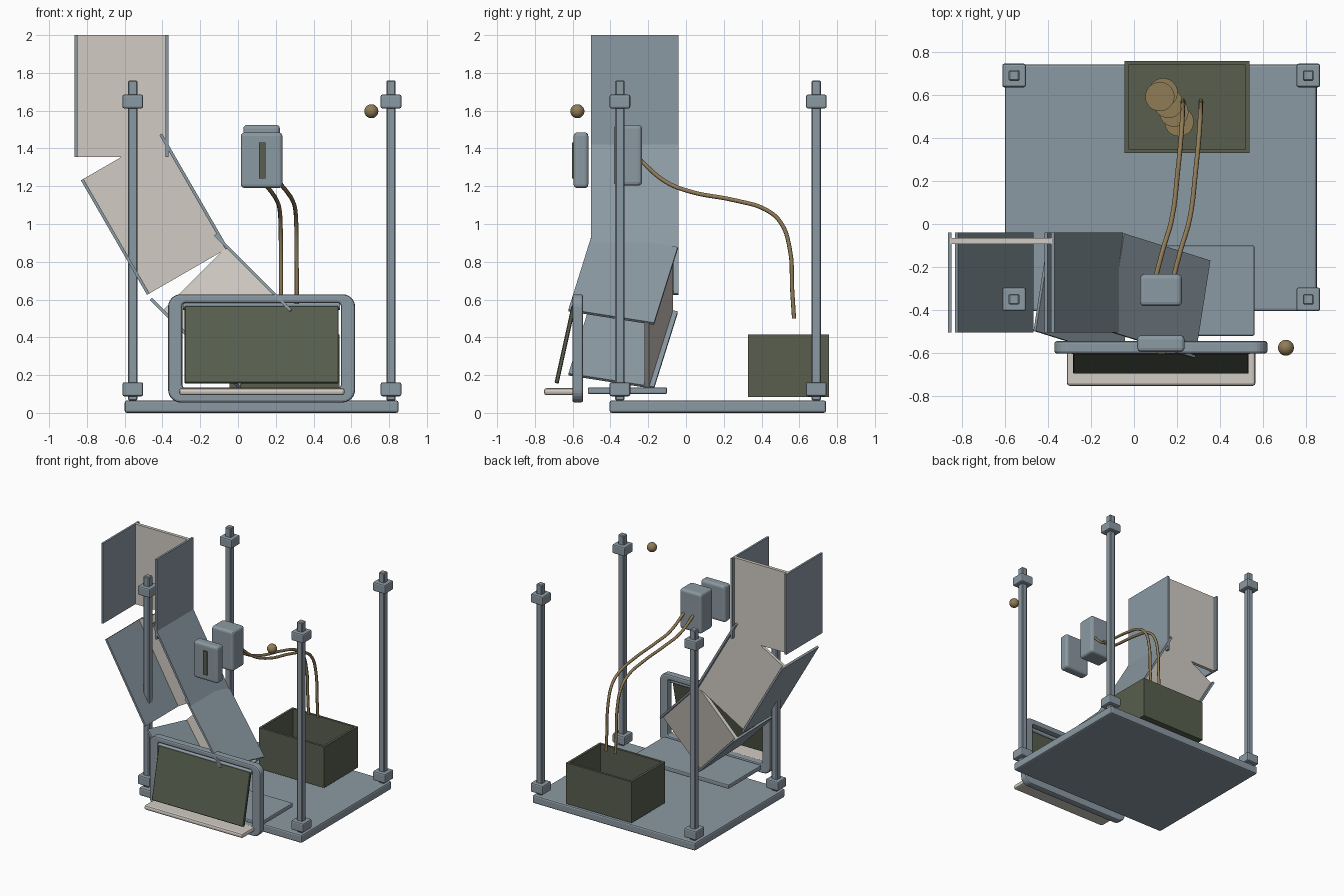
import bpy, bmesh, math
from mathutils import Matrix, Vector, Euler

if "Cube" in bpy.data.objects:
    bpy.data.objects.remove(bpy.data.objects["Cube"])


def material(name, rgb):
    m = bpy.data.materials.new(name)
    m.diffuse_color = (*rgb, 1)
    m.use_nodes = True
    m.node_tree.nodes["Principled BSDF"].inputs["Base Color"].default_value = m.diffuse_color
    return m


STEEL = material("blue_grey", (0.26, 0.32, 0.365))
CREAM = material("cream", (0.64, 0.60, 0.545))
OLIVE = material("dark_olive", (0.098, 0.114, 0.077))
BRONZE = material("bronze", (0.28, 0.20, 0.095))


def add(name, mesh, mat):
    mesh.materials.clear()
    mesh.materials.append(mat)
    ob = bpy.data.objects.new(name, mesh)
    bpy.context.collection.objects.link(ob)
    return ob


def from_bmesh(name, bm, mat, smooth=False):
    for f in bm.faces:
        f.smooth = smooth
    mesh = bpy.data.meshes.new(name)
    bm.to_mesh(mesh)
    bm.free()
    return add(name, mesh, mat)


def box(name, x, y, z, mat, bevel=0.0, segments=2, matrix=None):
    """Box from (min, max) ranges, optionally moved by a matrix."""
    bm = bmesh.new()
    bmesh.ops.create_cube(bm, size=1)
    for v in bm.verts:
        v.co = [r[0] + (c + 0.5) * (r[1] - r[0]) for c, r in zip(v.co, (x, y, z))]
    if bevel:
        bmesh.ops.bevel(bm, geom=bm.edges[:], offset=bevel, segments=segments,
                        profile=0.5, affect='EDGES')
    if matrix:
        bm.transform(matrix)
    return from_bmesh(name, bm, mat)


def cylinder(name, centre, radius, depth, mat, rot=(0, 0, 0)):
    bm = bmesh.new()
    bmesh.ops.create_cone(bm, cap_ends=True, segments=28, radius1=radius, radius2=radius,
                          depth=depth, matrix=Matrix.LocRotScale(Vector(centre), Euler(rot), None))
    ob = from_bmesh(name, bm, mat)
    for p in ob.data.polygons:
        p.use_smooth = len(p.vertices) == 4
    return ob


def curve_mesh(name, curve, mat, smooth=False):
    tmp = bpy.data.objects.new(name + "_curve", curve)
    bpy.context.collection.objects.link(tmp)
    bpy.context.view_layer.update()
    mesh = bpy.data.meshes.new_from_object(
        tmp.evaluated_get(bpy.context.evaluated_depsgraph_get()))
    bpy.data.objects.remove(tmp)
    for p in mesh.polygons:
        p.use_smooth = smooth
    return add(name, mesh, mat)


# Base plate and four corner posts with collars
box("base_plate", (-0.6, 0.85), (-0.405, 0.742), (0, 0.066), STEEL, 0.012)
for i, (px, py) in enumerate((x, y) for x in (-0.557, 0.81) for y in (-0.35, 0.69)):
    def around(r):
        return (px - r, px + r), (py - r, py + r)
    box(f"post_{i}", *around(0.025), (0.066, 1.76), STEEL, 0.006, 1)
    for part, z in (("lower", (0.088, 0.162)), ("upper", (1.612, 1.685))):
        box(f"{part}_collar_{i}", *around(0.055), z, STEEL, 0.01)


# Three chute sections: a back panel between two side walls, open at the front
def chute(name, centre, length, tilt_x, turn_y):
    m = Matrix.LocRotScale(Vector(centre), Euler((math.radians(tilt_x), math.radians(turn_y), 0)), None)
    z = (-length / 2, length / 2)
    box(name + "_back", (-0.237, 0.237), (0.18, 0.206), z, CREAM, matrix=m)
    for side, s in (("left", -1), ("right", 1)):
        box(f"{name}_{side}_wall", (s * 0.24 - 0.008, s * 0.24 + 0.008),
            (-0.232, 0.232), z, STEEL, matrix=m)


chute("upper_chute", (-0.617, -0.272, 1.677), 0.645, 0, 0)
chute("middle_chute", (-0.442, -0.272, 1.052), 0.70, 0, -30)
chute("lower_chute", (-0.056, -0.333, 0.538), 0.58, -12.5, -45)

# Collection bin: hollowed box
bm = bmesh.new()
bmesh.ops.create_cube(bm, size=1)
for v in bm.verts:
    v.co = (0.246 + v.co.x * 0.582, 0.543 + v.co.y * 0.428, 0.25 + v.co.z * 0.33)
bm.normal_update()
top = [f for f in bm.faces if f.normal.z > 0.9]
bmesh.ops.inset_individual(bm, faces=top, thickness=0.026)
floor = bmesh.ops.extrude_discrete_faces(bm, faces=top)["faces"]
bmesh.ops.translate(bm, verts=floor[0].verts[:], vec=(0, 0, -0.30))
from_bmesh("bin", bm, OLIVE)

# Discs lying in the bin
for i, (x, y) in enumerate(((0.21, 0.475), (0.185, 0.52), (0.16, 0.56), (0.135, 0.61), (0.12, 0.592))):
    cylinder(f"disc_{i}", (x, y, 0.126 + i * 0.022), 0.068, 0.02, BRONZE)


# Front door frame: rounded ring with softened edges
def rounded(x0, x1, z0, z1, r, n=6):
    pts = []
    for k, (cx, cz) in enumerate(((x1 - r, z1 - r), (x0 + r, z1 - r), (x0 + r, z0 + r), (x1 - r, z0 + r))):
        for j in range(n + 1):
            a = math.pi / 2 * (k + j / n)
            pts.append((cx + r * math.cos(a), cz + r * math.sin(a)))
    return pts


B = 0.012
ring = bpy.data.curves.new("frame_ring", 'CURVE')
ring.dimensions = '2D'
ring.fill_mode = 'BOTH'
ring.extrude = 0.029 - B
ring.bevel_depth = B
ring.bevel_resolution = 1
for pts in (rounded(-0.37 + B, 0.62 - B, 0.055 + B, 0.628 - B, 0.055),
            rounded(-0.295 - B, 0.545 + B, 0.132 - B, 0.582 + B, 0.03)):
    s = ring.splines.new('POLY')
    s.points.add(len(pts) - 1)
    for p, (x, z) in zip(s.points, pts):
        p.co = (x, z, 0, 1)
    s.use_cyclic_u = True
frame = curve_mesh("door_frame", ring, STEEL)
frame.data.transform(Matrix.Translation((0, -0.573, 0)) @ Matrix.Rotation(math.pi / 2, 4, 'X'))

# Hinged flap, hinge rod, front lip and the landing plate behind
flap = Matrix.Translation((0, -0.595, 0.565)) @ Matrix.Rotation(math.radians(-12.5), 4, 'X')
box("door_flap", (-0.283, 0.533), (-0.011, 0.011), (-0.418, 0.0), OLIVE, 0.004, 1, flap)
cylinder("hinge_rod", (0.125, -0.588, 0.562), 0.016, 0.83, STEEL, (0, math.pi / 2, 0))
box("front_lip", (-0.312, 0.565), (-0.752, -0.585), (0.094, 0.131), CREAM, 0.014)
box("landing_plate", (-0.31, 0.56), (-0.52, -0.10), (0.10, 0.135), STEEL, 0.008)

# Slot box and the control box behind it
box("slot_box", (0.015, 0.235), (-0.595, -0.517), (1.19, 1.485), STEEL, 0.02, 3)
box("slot", (0.11, 0.146), (-0.604, -0.594), (1.24, 1.432), OLIVE)
box("control_box", (0.028, 0.222), (-0.382, -0.233), (1.203, 1.525), STEEL, 0.02, 3)

# Two cables from the control box down into the bin
path = ((0, -0.25, 1.345), (0.037, -0.11, 1.225), (0.075, 0.02, 1.172), (0.105, 0.26, 1.125),
        (0.12, 0.42, 1.077), (0.125, 0.50, 1.01), (0.127, 0.55, 0.865), (0.128, 0.562, 0.655),
        (0.128, 0.572, 0.50))
for i, x0 in enumerate((0.10, 0.183)):
    c = bpy.data.curves.new("cable_path", 'CURVE')
    c.dimensions = '3D'
    c.bevel_depth = 0.011
    c.bevel_resolution = 2
    c.use_fill_caps = True
    c.resolution_u = 5
    s = c.splines.new('BEZIER')
    s.bezier_points.add(len(path) - 1)
    for p, (x, y, z) in zip(s.bezier_points, path):
        p.co = (x0 + x, y, z)
        p.handle_left_type = p.handle_right_type = 'AUTO'
    curve_mesh(f"cable_{i}", c, BRONZE, True)

# Small ball
bm = bmesh.new()
bmesh.ops.create_uvsphere(bm, u_segments=24, v_segments=14, radius=0.037,
                          matrix=Matrix.Translation((0.706, -0.575, 1.597)))
from_bmesh("ball", bm, BRONZE, True)
